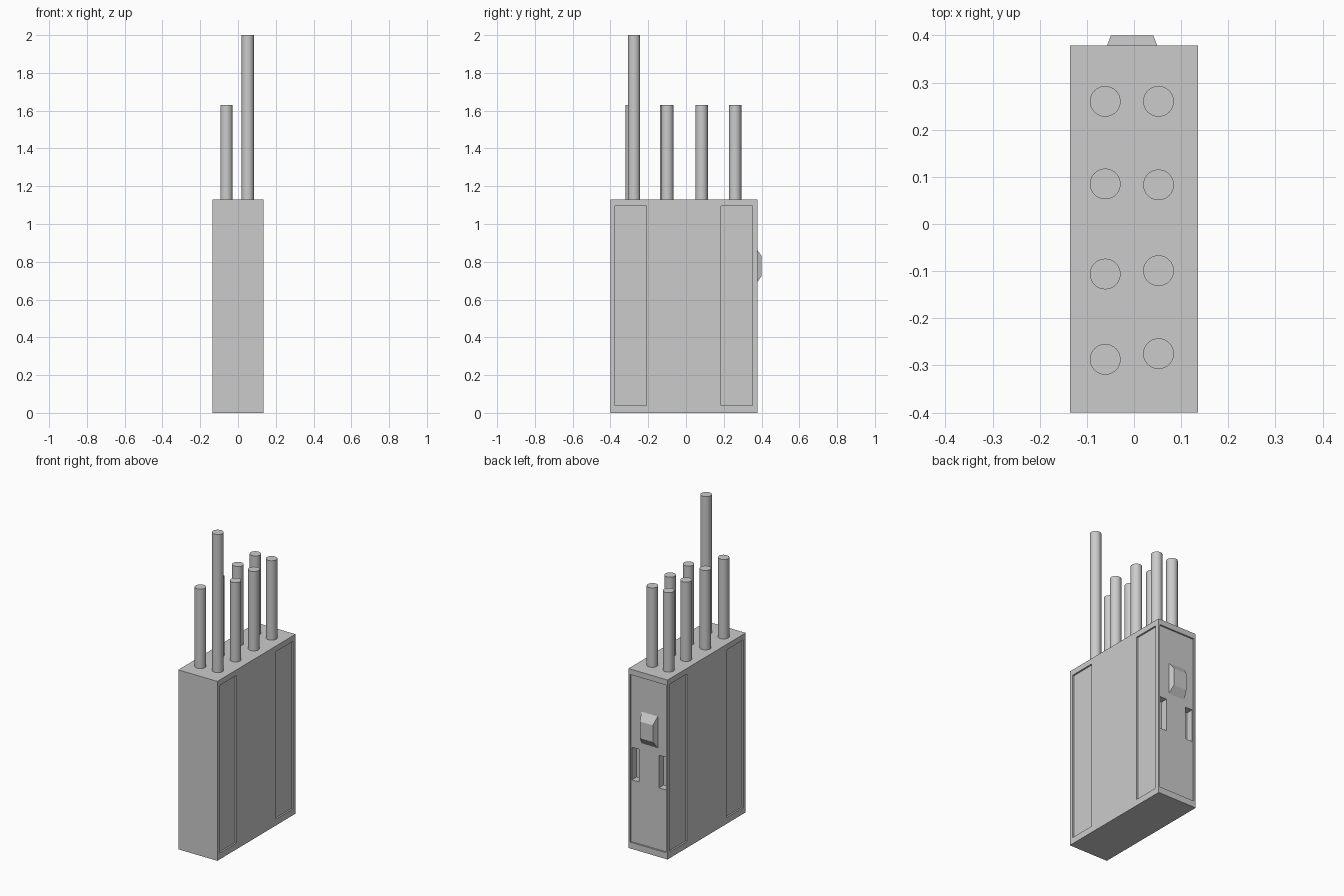
import bpy, bmesh, math
from mathutils import Vector

if "Cube" in bpy.data.objects:
    bpy.data.objects.remove(bpy.data.objects["Cube"])


def box(name, lo, hi):
    """Box between two opposite corners."""
    bm = bmesh.new()
    bmesh.ops.create_cube(bm, size=1)
    lo, hi = Vector(lo), Vector(hi)
    for v in bm.verts:
        v.co = Vector([(lo[i] + hi[i]) / 2 + v.co[i] * (hi[i] - lo[i]) for i in range(3)])
    mesh = bpy.data.meshes.new(name)
    bm.to_mesh(mesh)
    bm.free()
    ob = bpy.data.objects.new(name, mesh)
    bpy.context.collection.objects.link(ob)
    return ob


def cut(target, lo, hi):
    """Subtract a box from the target, then discard the cutter."""
    cutter = box("cutter", lo, hi)
    cutter.hide_render = True
    mod = target.modifiers.new("cut", 'BOOLEAN')
    mod.operation, mod.solver, mod.object = 'DIFFERENCE', 'EXACT', cutter
    bpy.context.view_layer.objects.active = target
    bpy.ops.object.modifier_apply(modifier=mod.name)
    bpy.data.objects.remove(cutter)


W, FRONT, BACK, H = 0.136, -0.40, 0.378, 1.13
REC = 0.01            # depth of the recessed panels
Z0, Z1 = 0.04, 1.095  # panel bottom and top

# Main case
case = box("case", (-W, FRONT, 0), (W, BACK, H))

# Recessed side panels, mirrored left and right
for s in (-1, 1):
    a, b = sorted((s * (W - REC), s * (W + 0.1)))
    for y0, y1 in ((-0.376, -0.21), (0.185, 0.352)):
        cut(case, (a, y0, Z0), (b, y1, Z1))

# Recessed back panel and the two slots in it
PANEL = BACK - REC
cut(case, (-W + 0.011, PANEL, Z0), (W - 0.011, BACK + 0.1, Z1))
for s in (-1, 1):
    a, b = sorted((s * 0.069, s * 0.119))
    cut(case, (a, PANEL - 0.045, 0.43), (b, BACK + 0.05, 0.635))

# Bevelled latch on the back panel
latch = box("latch", (-0.061, PANEL, 0.678), (0.053, 0.40, 0.877))
for v in latch.data.vertices:
    if v.co.y > 0.39:
        v.co.x = -0.049 if v.co.x < 0 else 0.041
        v.co.z = 0.725 if v.co.z < 0.78 else 0.83

# Round rods in two rows, one of them taller
rows = {-0.061: (-0.287, -0.106, 0.085, 0.26),
        0.052: (-0.275, -0.099, 0.083, 0.26)}
for x, ys in rows.items():
    for i, y in enumerate(ys):
        top = 2.0 if x > 0 and i == 0 else 1.63
        base = H - 0.02
        bpy.ops.mesh.primitive_cylinder_add(vertices=48, radius=0.0325, depth=top - base,
                                            location=(x, y, (top + base) / 2))
        rod = bpy.context.object
        rod.name = f"rod_{'left' if x < 0 else 'right'}_{i + 1}"
        bpy.ops.object.shade_smooth_by_angle(angle=math.radians(30))
